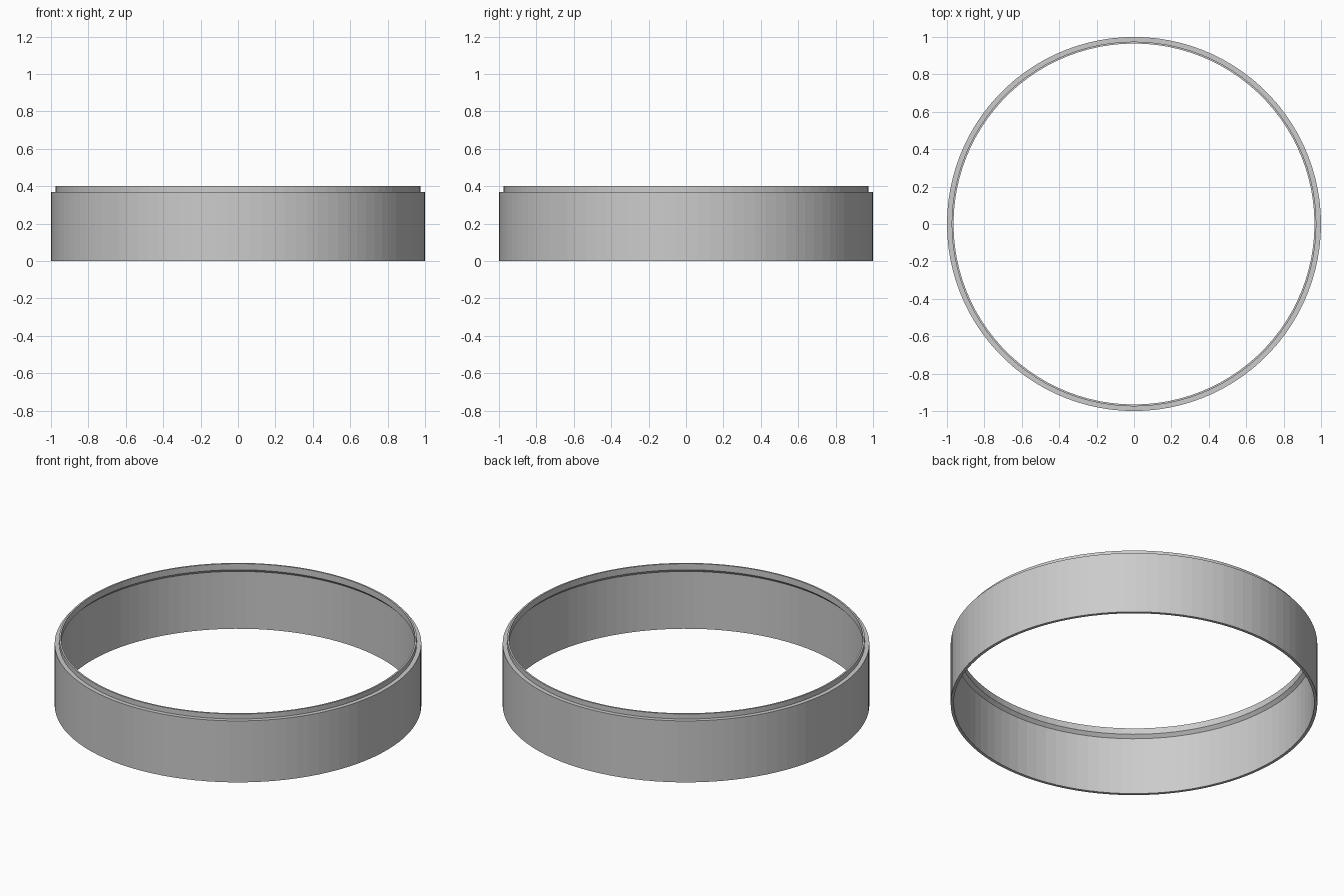
import bpy
import bmesh
import math

cube = bpy.data.objects.get("Cube")
if cube:
    bpy.data.objects.remove(cube, do_unlink=True)

SEGMENTS = 100

grey = bpy.data.materials.new("light_grey")
grey.use_nodes = True
colour = (0.6, 0.6, 0.6, 1)
grey.diffuse_color = colour
grey.node_tree.nodes["Principled BSDF"].inputs["Base Color"].default_value = colour

# Closed wall section (radius, height): stepped lip on top, chamfered ledge inside
section = [
    (1.0, 0.0), (1.0, 0.37),        # outer wall
    (0.975, 0.37), (0.975, 0.4),    # step and lip
    (0.965, 0.4), (0.965, 0.363),   # inside of lip
    (0.983, 0.345), (0.983, 0.0),   # chamfer and inner wall
]


def lathe(name, profile, material):
    """Sweep a closed section around the z axis."""
    bm = bmesh.new()
    rings = []
    for i in range(SEGMENTS):
        a = 2 * math.pi * i / SEGMENTS
        rings.append([bm.verts.new((r * math.cos(a), r * math.sin(a), z))
                      for r, z in profile])
    n = len(profile)
    for i, ring in enumerate(rings):
        following = rings[(i + 1) % SEGMENTS]
        for j in range(n):
            k = (j + 1) % n
            bm.faces.new((ring[j], following[j], following[k], ring[k]))
    bmesh.ops.recalc_face_normals(bm, faces=bm.faces)
    mesh = bpy.data.meshes.new(name)
    bm.to_mesh(mesh)
    bm.free()
    mesh.materials.append(material)
    obj = bpy.data.objects.new(name, mesh)
    bpy.context.collection.objects.link(obj)
    return obj


# Stacking ring
lathe("stepped_ring", section, grey)
